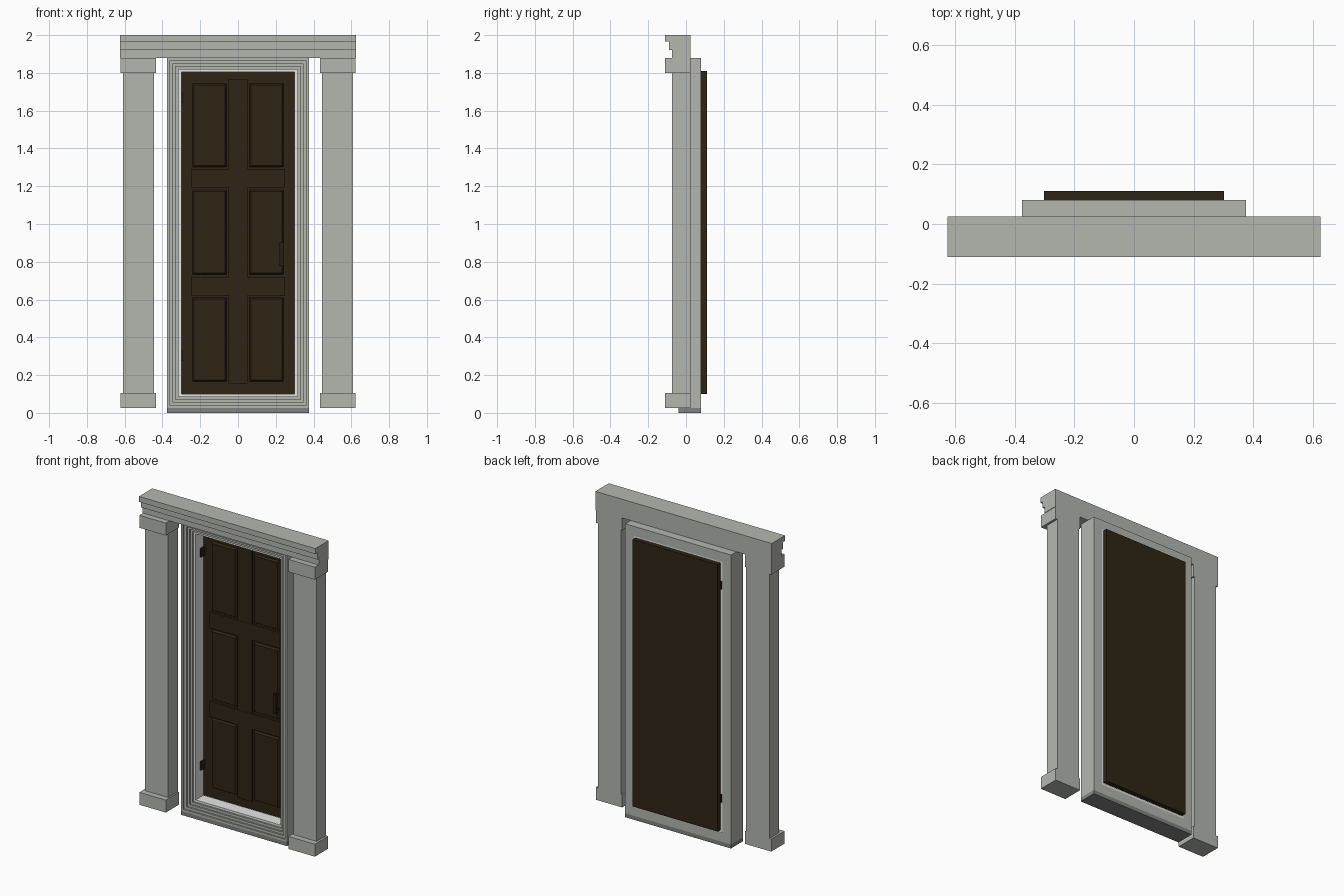
import bpy, bmesh

if "Cube" in bpy.data.objects:
    bpy.data.objects.remove(bpy.data.objects["Cube"])


def material(name, rgb):
    m = bpy.data.materials.new(name)
    m.diffuse_color = (*rgb, 1)
    m.use_nodes = True
    m.node_tree.nodes["Principled BSDF"].inputs["Base Color"].default_value = m.diffuse_color
    return m


STONE = material("grey_stone", (0.456, 0.474, 0.43))
SILL = material("dark_sill_grey", (0.22, 0.225, 0.22))
WHITE = material("white_lining", (0.88, 0.88, 0.86))
WOOD = material("dark_brown_wood", (0.028, 0.018, 0.007))
METAL = material("dark_metal", (0.018, 0.014, 0.008))


def finish(name, bm, mat):
    bmesh.ops.recalc_face_normals(bm, faces=bm.faces)
    me = bpy.data.meshes.new(name)
    bm.to_mesh(me)
    bm.free()
    me.materials.append(mat)
    ob = bpy.data.objects.new(name, me)
    bpy.context.collection.objects.link(ob)
    return ob


def box(name, x, y, z, mat):
    """Box from (min, max) ranges."""
    bm = bmesh.new()
    bmesh.ops.create_cube(bm, size=1)
    for v in bm.verts:
        v.co = [r[0] if c < 0 else r[1] for c, r in zip(v.co, (x, y, z))]
    return finish(name, bm, mat)


def prism_x(name, profile, half, mat):
    """Extrude a (y, z) profile across x."""
    bm = bmesh.new()
    f = bm.faces.new([bm.verts.new((-half, y, z)) for y, z in profile])
    ext = bmesh.ops.extrude_face_region(bm, geom=[f])["geom"]
    bmesh.ops.translate(bm, vec=(2 * half, 0, 0),
                        verts=[g for g in ext if isinstance(g, bmesh.types.BMVert)])
    return finish(name, bm, mat)


def ring(name, profile, mat):
    """Sweep a closed (inset, y) profile round the rectangular doorway."""
    bm = bmesh.new()
    loops = []
    for u, y in profile:
        x, lo, hi = 0.375 - u, 0.025 + u, 1.88 - u
        loops.append([bm.verts.new(c) for c in
                      ((-x, y, lo), (x, y, lo), (x, y, hi), (-x, y, hi))])
    for i, a in enumerate(loops):
        b = loops[(i + 1) % len(loops)]
        for j in range(4):
            k = (j + 1) % 4
            bm.faces.new((a[j], a[k], b[k], b[j]))
    return finish(name, bm, mat)


def raised_panel(name, x, z, y_back, y_front, bevel):
    """Panel with sloping edges, standing proud of the door."""
    bm = bmesh.new()
    rows = []
    for y, d in ((y_back, 0), (y_front, bevel)):
        rows.append([bm.verts.new(c) for c in
                     ((x[0] + d, y, z[0] + d), (x[1] - d, y, z[0] + d),
                      (x[1] - d, y, z[1] - d), (x[0] + d, y, z[1] - d))])
    a, b = rows
    bm.faces.new(a)
    bm.faces.new(b)
    for j in range(4):
        k = (j + 1) % 4
        bm.faces.new((a[j], a[k], b[k], b[j]))
    return finish(name, bm, WOOD)


# Stepped lintel
BACK = 0.025
prism_x("lintel", [(BACK, 1.88), (BACK, 2.0), (-0.11, 2.0), (-0.11, 1.965), (-0.09, 1.965),
                   (-0.09, 1.922), (-0.073, 1.922), (-0.073, 1.88)], 0.625, STONE)

# Pilasters with base and capital
for side, s in (("left", -1), ("right", 1)):
    def span(a, b):
        return sorted((s * a, s * b))
    box(side + "_pilaster_shaft", span(0.444, 0.608), (-0.073, BACK), (0.105, 1.80), STONE)
    box(side + "_pilaster_base", span(0.435, 0.622), (-0.11, BACK), (0.025, 0.105), STONE)
    box(side + "_pilaster_capital", span(0.435, 0.622), (-0.11, BACK), (1.80, 1.88), STONE)

# Door frame: stepped moulding, white lining, sill
ring("door_frame", [(0, 0.08), (0, -0.04), (0.014, -0.04), (0.014, -0.03), (0.03, -0.03),
                    (0.03, -0.02), (0.045, -0.02), (0.045, -0.01), (0.061, -0.01),
                    (0.061, 0.08)], STONE)
ring("frame_lining", [(0.061, 0.079), (0.061, 0.0), (0.075, 0.0), (0.075, 0.079)], WHITE)
box("sill", (-0.375, 0.375), (-0.04, 0.08), (0, 0.025), SILL)

# Door leaf with six panels, middle stile and rails
FRONT = 0.08
box("door_leaf", (-0.302, 0.302), (FRONT, 0.11), (0.10, 1.81), WOOD)
for row, z in enumerate(((0.165, 0.612), (0.732, 1.18), (1.302, 1.745))):
    for side, x in (("left", (-0.24, -0.06)), ("right", (0.06, 0.24))):
        raised_panel(f"door_panel_{side}_{row + 1}", x, z, FRONT, 0.067, 0.008)
box("door_stile", (-0.05, 0.05), (0.068, FRONT), (0.155, 1.765), WOOD)
for i, z in enumerate(((0.622, 0.72), (1.192, 1.292))):
    box(f"door_rail_{i + 1}", (-0.25, 0.25), (0.066, FRONT), z, WOOD)

# Hinges and handle
for i, z in enumerate(((0.275, 0.33), (1.64, 1.695))):
    box(f"hinge_{i + 1}", (-0.309, -0.29), (0.042, FRONT), z, METAL)
box("handle_grip", (0.22, 0.243), (0.04, 0.055), (0.778, 0.905), METAL)
for i, z in enumerate(((0.785, 0.805), (0.878, 0.898))):
    box(f"handle_post_{i + 1}", (0.224, 0.239), (0.055, FRONT), z, METAL)
